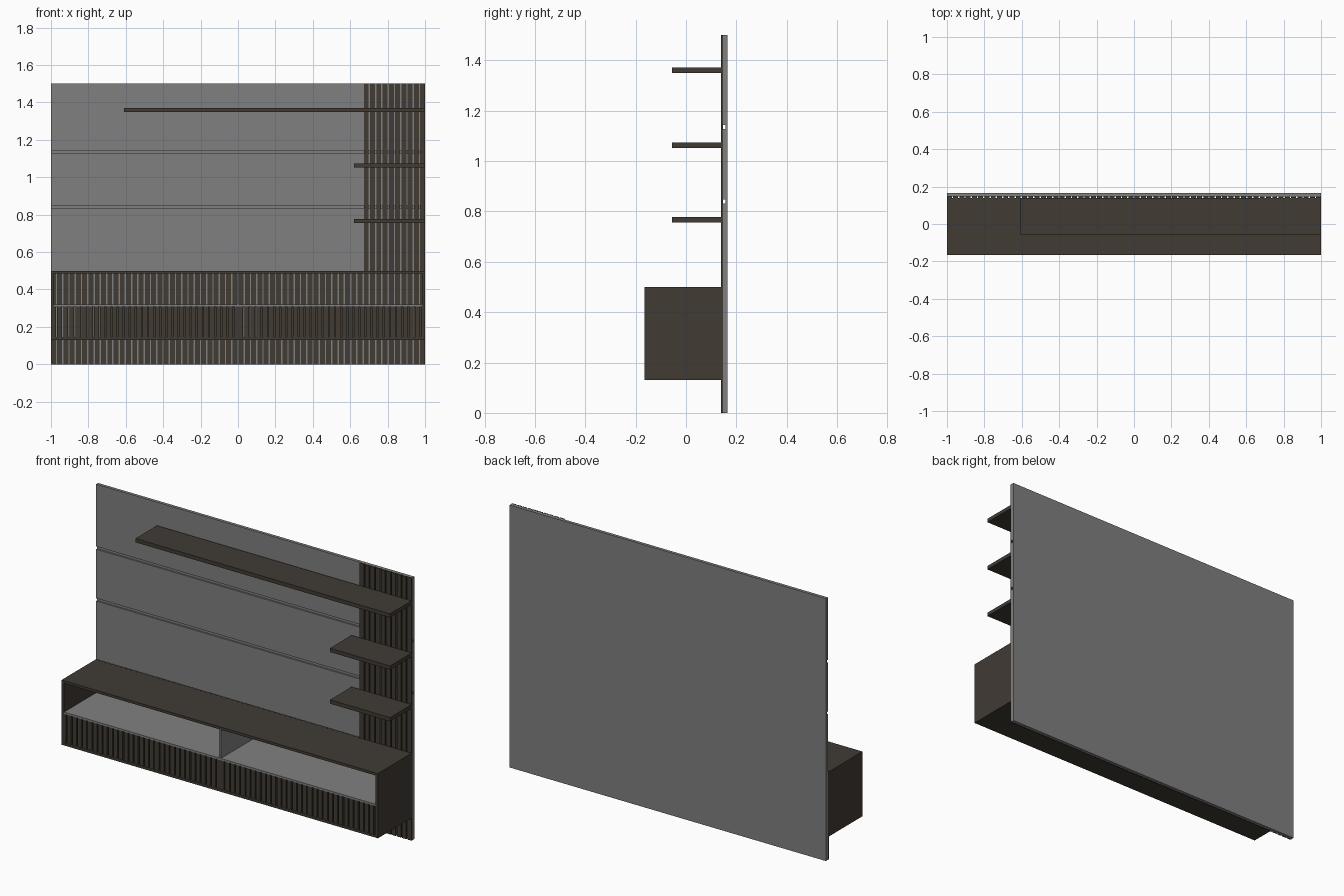
import bpy, bmesh
from mathutils import Vector

if "Cube" in bpy.data.objects:
    bpy.data.objects.remove(bpy.data.objects["Cube"])


def material(name, rgb):
    m = bpy.data.materials.new(name)
    m.diffuse_color = (*rgb, 1)
    m.use_nodes = True
    m.node_tree.nodes["Principled BSDF"].inputs["Base Color"].default_value = m.diffuse_color
    return m


WOOD = material("dark brown wood", (0.052, 0.043, 0.034))
GREY = material("grey board", (0.216, 0.216, 0.216))


def boxes(name, mat, spans):
    """One object made of boxes given as (x0, x1, y0, y1, z0, z1)."""
    bm = bmesh.new()
    for x0, x1, y0, y1, z0, z1 in spans:
        lo, hi = Vector((x0, y0, z0)), Vector((x1, y1, z1))
        r = bmesh.ops.create_cube(bm, size=1)
        for v in r["verts"]:
            v.co = (lo + hi) / 2 + v.co * (hi - lo)
    me = bpy.data.meshes.new(name)
    bm.to_mesh(me)
    bm.free()
    me.materials.append(mat)
    ob = bpy.data.objects.new(name, me)
    bpy.context.collection.objects.link(ob)
    return ob


BACK, PANEL, SLAT, FRONT = 0.165, 0.147, 0.139, -0.165

# Wall board: full sheet with three facing panels separated by grooves
boxes("back_board", GREY, [(-1, 1, 0.156, BACK, 0, 1.5)])
boxes("facing_panels", GREY, [(-1, 1, PANEL, 0.156, a, b)
                              for a, b in ((0, 0.832), (0.848, 1.128), (1.144, 1.5))])

# Wall slats: low across the width, full height on the right
GAP = 0.007
PITCH = (2 + GAP) / 60
slats = []
for i in range(60):
    x = -1 + i * PITCH
    slats.append((x, x + PITCH - GAP, SLAT, PANEL, 0, 1.5 if i >= 50 else 0.5))
boxes("wall_slats", WOOD, slats)

# Cabinet carcass, open at the back
T, Z0, Z1 = 0.015, 0.13, 0.5
boxes("cabinet_top", WOOD, [(-1, 1, FRONT, SLAT, Z1 - T, Z1)])
boxes("cabinet_bottom", WOOD, [(-1, 1, FRONT, SLAT, Z0, Z0 + T)])
boxes("cabinet_sides", WOOD, [(s - T / 2, s + T / 2, FRONT, SLAT, Z0 + T, Z1 - T)
                              for s in (-1 + T / 2, 1 - T / 2)])
boxes("cabinet_inner_shelf", GREY, [(-1 + T, 1 - T, FRONT + 0.001, SLAT, 0.309, 0.32)])
boxes("cabinet_divider", GREY, [(-0.006, 0.006, FRONT + 0.002, SLAT, 0.32, Z1 - T)])

# Slatted doors: narrow gaps at a slightly tighter pitch than the wall slats
for name, x0, x1, first in (("left_door_slats", -1 + T, -0.001, -0.970),
                            ("right_door_slats", 0.001, 1 - T, 0.030)):
    cuts = [first + i * 0.0326 for i in range(30)]
    starts = [x0] + [c + GAP / 2 for c in cuts]
    ends = [c - GAP / 2 for c in cuts] + [x1]
    boxes(name, WOOD, [(a, b, FRONT + 0.002, FRONT + 0.014, Z0 + T, 0.309)
                       for a, b in zip(starts, ends)])

# Wall shelves
for name, x0, z in (("lower_shelf", 0.62, 0.767), ("middle_shelf", 0.62, 1.062),
                    ("long_top_shelf", -0.61, 1.36)):
    boxes(name, WOOD, [(x0, 1, -0.055, SLAT, z - 0.011, z + 0.011)])
